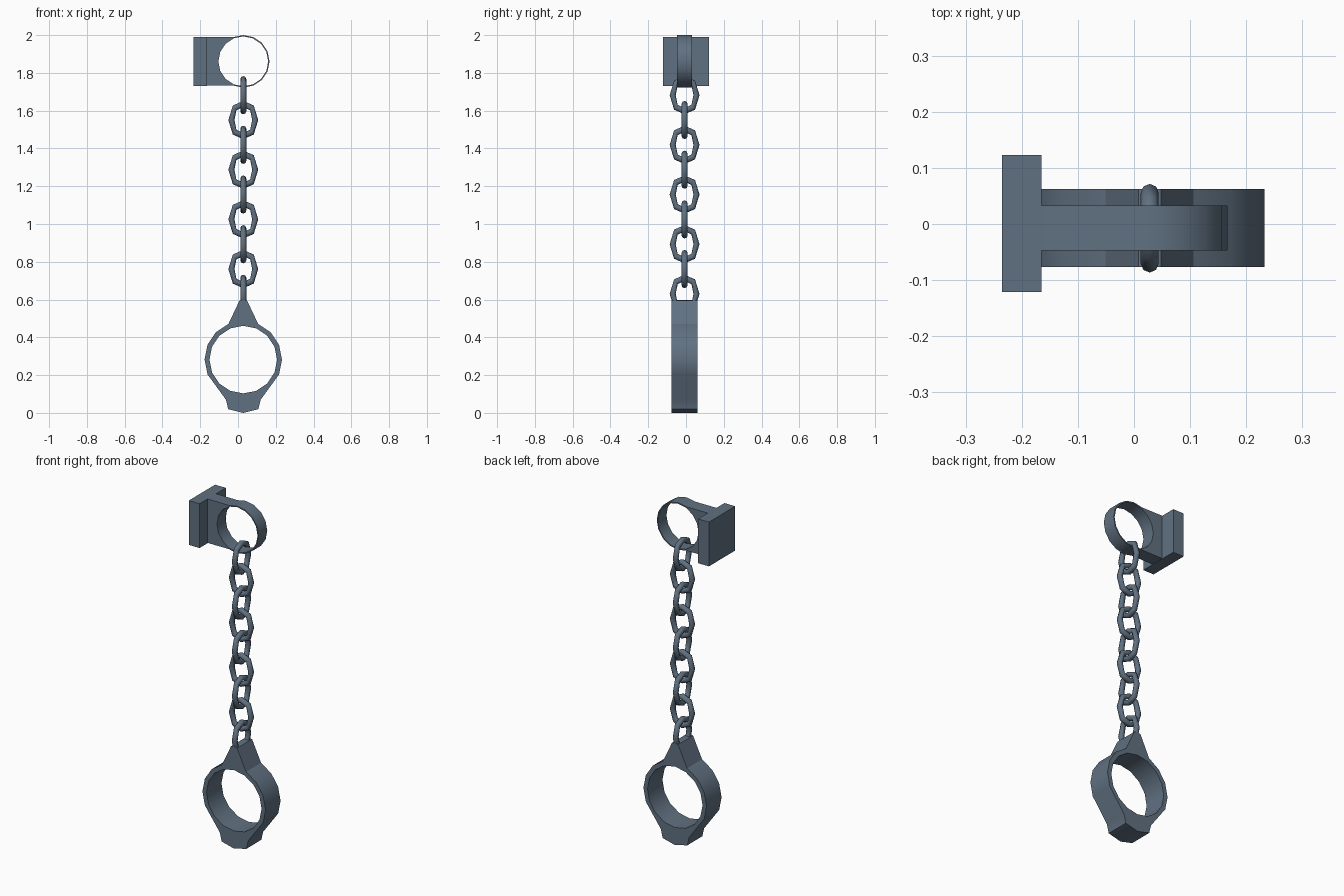
import bpy, bmesh
from math import sin, cos, radians, pi
from mathutils import Vector

if "Cube" in bpy.data.objects:
    bpy.data.objects.remove(bpy.data.objects["Cube"])

CX, CY = 0.028, -0.0075   # axis of the hanging chain

# Dark slate iron
iron = bpy.data.materials.new("dark_iron")
iron.diffuse_color = (0.118, 0.165, 0.22, 1)
iron.use_nodes = True
iron.node_tree.nodes["Principled BSDF"].inputs["Base Color"].default_value = iron.diffuse_color


def finish(bm, name, angle=30):
    bmesh.ops.recalc_face_normals(bm, faces=bm.faces)
    mesh = bpy.data.meshes.new(name)
    bm.to_mesh(mesh)
    bm.free()
    mesh.materials.append(iron)
    obj = bpy.data.objects.new(name, mesh)
    bpy.context.collection.objects.link(obj)
    bpy.ops.object.select_all(action='DESELECT')
    obj.select_set(True)
    bpy.context.view_layer.objects.active = obj
    bpy.ops.object.shade_smooth_by_angle(angle=radians(angle))
    return obj


def polar(r, deg):
    return (r * cos(radians(deg)), r * sin(radians(deg)))


def holed_plate(name, outer, inner_r, cz, y0, y1):
    """Plate with a 16-sided hole; outer = [(hole angle, (x, z))], relative to the hole centre."""
    bm = bmesh.new()
    cache = {}

    def vert(p, y):
        key = (round(p[0], 5), y, round(p[1], 5))
        if key not in cache:
            cache[key] = bm.verts.new((CX + p[0], y, cz + p[1]))
        return cache[key]

    def face(*vs):
        vs = list(dict.fromkeys(vs))
        if len(vs) > 2:
            bm.faces.new(vs)

    for (a, p), (b, q) in zip(outer, outer[1:] + outer[:1]):
        i, j = polar(inner_r, a), polar(inner_r, b)
        for y in (y0, y1):
            face(vert(p, y), vert(q, y), vert(j, y), vert(i, y))
        face(vert(p, y0), vert(q, y0), vert(q, y1), vert(p, y1))
        face(vert(i, y0), vert(j, y0), vert(j, y1), vert(i, y1))
    return finish(bm, name)


def chain_link(name, z, turned):
    """Eight-sided oval link with an eight-sided bar."""
    bm = bmesh.new()
    r, sides = 0.016, 8
    path = [(0.063, 0), (0.046, 0.064), (0, 0.085), (-0.046, 0.064),
            (-0.063, 0), (-0.046, -0.064), (0, -0.085), (0.046, -0.064)]
    rings = []
    for u, w in path:
        d = Vector((u, w)).normalized()
        ring = []
        for k in range(sides):
            t = 2 * pi * k / sides
            a, b, c = u + d.x * r * cos(t), r * sin(t), w + d.y * r * cos(t)
            x, y = (b, a) if turned else (a, b)
            ring.append(bm.verts.new((CX + x, CY + y, z + c)))
        rings.append(ring)
    for i in range(8):
        p, q = rings[i], rings[(i + 1) % 8]
        for k in range(sides):
            m = (k + 1) % sides
            bm.faces.new((p[k], q[k], q[m], p[m]))
    return finish(bm, name, 60)


# Wall block
bm = bmesh.new()
bmesh.ops.create_cube(bm, size=1)
for v in bm.verts:
    v.co = (-0.2 + v.co.x * 0.07, 0.001 + v.co.y * 0.244, 1.86 + v.co.z * 0.26)
finish(bm, "wall_block")

# Mount arm ending in a thin eye
eye = [(a * 22.5, polar(0.139, a * 22.5)) for a in range(-5, 6)]
back = [(135, (-0.194, 0.129)), (157.5, (-0.194, 0.055)), (180, (-0.194, 0)),
        (202.5, (-0.194, -0.055)), (225, (-0.194, -0.129))]
holed_plate("mount_eye", eye + back, 0.132, 1.861, -0.047, 0.033)

# Chain
for i in range(9):
    chain_link(f"chain_link_{i + 1}", 1.682 - 0.1315 * i, i % 2 == 0)

# Cuff ring with top spike and bottom lug, right half mirrored
R, CZ = 0.205, 0.282
right = [(-67.5, (0.08, 0.02 - CZ)), (-45, (0.092, 0.07 - CZ))]
right += [(a * 22.5, polar(R, a * 22.5)) for a in range(-1, 4)]
right += [(90, (0.02, 0.595 - CZ))]
left = [(180 - a, (-p[0], p[1])) for a, p in reversed(right)]
cuff = [(-90, (0, -CZ))] + right + [(90, (0, 0.598 - CZ))] + left
holed_plate("cuff", cuff, 0.179, CZ, -0.077, 0.062)
